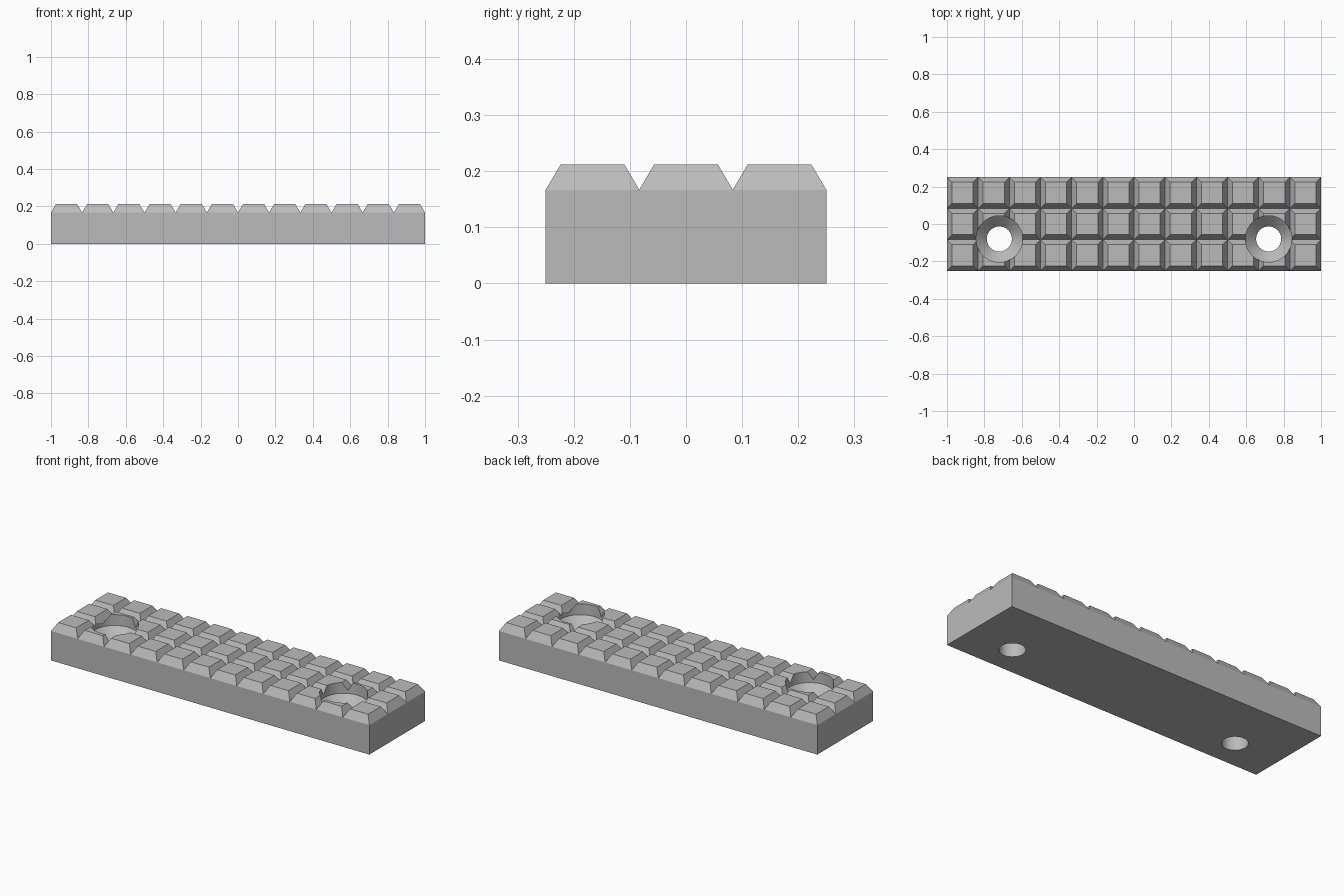
import bpy, bmesh, math
from mathutils import Vector

cube = bpy.data.objects.get("Cube")
if cube:
    bpy.data.objects.remove(cube, do_unlink=True)

LENGTH, WIDTH = 2.0, 0.5
BASE_H, TREAD_H = 0.167, 0.045       # solid body, raised studs
COLS, ROWS, BEVEL = 12, 3, 0.0265    # stud grid and groove half width
HOLE_X, HOLE_Y = 0.72, -0.08

grey = bpy.data.materials.new("plain grey")
colour = (0.5, 0.5, 0.5, 1.0)
grey.diffuse_color = colour
grey.use_nodes = True
grey.node_tree.nodes["Principled BSDF"].inputs["Base Color"].default_value = colour


def make_object(name, bm):
    mesh = bpy.data.meshes.new(name)
    bm.to_mesh(mesh)
    bm.free()
    mesh.materials.append(grey)
    obj = bpy.data.objects.new(name, mesh)
    bpy.context.collection.objects.link(obj)
    return obj


def split(bm, point, normal):
    bmesh.ops.bisect_plane(bm, geom=bm.verts[:] + bm.edges[:] + bm.faces[:],
                           plane_co=point, plane_no=normal)


# Body block, sliced into the stud grid
bm = bmesh.new()
bmesh.ops.create_cube(bm, size=1)
for v in bm.verts:
    v.co = Vector((v.co.x * LENGTH, v.co.y * WIDTH, (v.co.z + 0.5) * BASE_H))
for i in range(1, COLS):
    split(bm, (LENGTH * (i / COLS - 0.5), 0, 0), (1, 0, 0))
for j in range(1, ROWS):
    split(bm, (0, WIDTH * (j / ROWS - 0.5), 0), (0, 1, 0))

# Each top cell becomes a stud with sloped sides
bm.normal_update()
cells = [f for f in bm.faces if f.normal.z > 0.9]
bmesh.ops.inset_individual(bm, faces=cells, thickness=BEVEL, depth=TREAD_H,
                           use_even_offset=True)
bmesh.ops.dissolve_limit(bm, angle_limit=0.01, verts=bm.verts[:], edges=bm.edges[:])
bmesh.ops.recalc_face_normals(bm, faces=bm.faces[:])
pad = make_object("studded_pad", bm)


# Screw hole cutter: through hole, countersink cone, straight counterbore
def screw_cutter(name, x, y):
    profile = [(0, -0.1), (0.067, -0.1), (0.067, 0.092),
               (0.124, 0.15), (0.124, 0.3), (0, 0.3)]
    bm = bmesh.new()
    verts = [bm.verts.new((r, 0, z)) for r, z in profile]
    edges = [bm.edges.new(pair) for pair in zip(verts, verts[1:])]
    bmesh.ops.spin(bm, geom=verts + edges, cent=(0, 0, 0), axis=(0, 0, 1),
                   angle=2 * math.pi, steps=64)
    bmesh.ops.remove_doubles(bm, verts=bm.verts[:], dist=1e-5)
    bmesh.ops.recalc_face_normals(bm, faces=bm.faces[:])
    obj = make_object(name, bm)
    obj.location = (x, y, 0)
    obj.hide_render = True
    return obj


bpy.ops.object.select_all(action='DESELECT')
bpy.context.view_layer.objects.active = pad
pad.select_set(True)
for side, x in (("left", HOLE_X), ("right", -HOLE_X)):
    cutter = screw_cutter(side + "_hole_cutter", x, HOLE_Y)
    mod = pad.modifiers.new(side + "_screw_hole", 'BOOLEAN')
    mod.operation = 'DIFFERENCE'
    mod.solver = 'EXACT'
    mod.object = cutter
    bpy.context.view_layer.update()
    bpy.ops.object.modifier_apply(modifier=mod.name)
    bpy.data.objects.remove(cutter, do_unlink=True)

# Smooth hole walls, crisp stud edges
bpy.ops.object.shade_smooth_by_angle(angle=math.radians(30))
